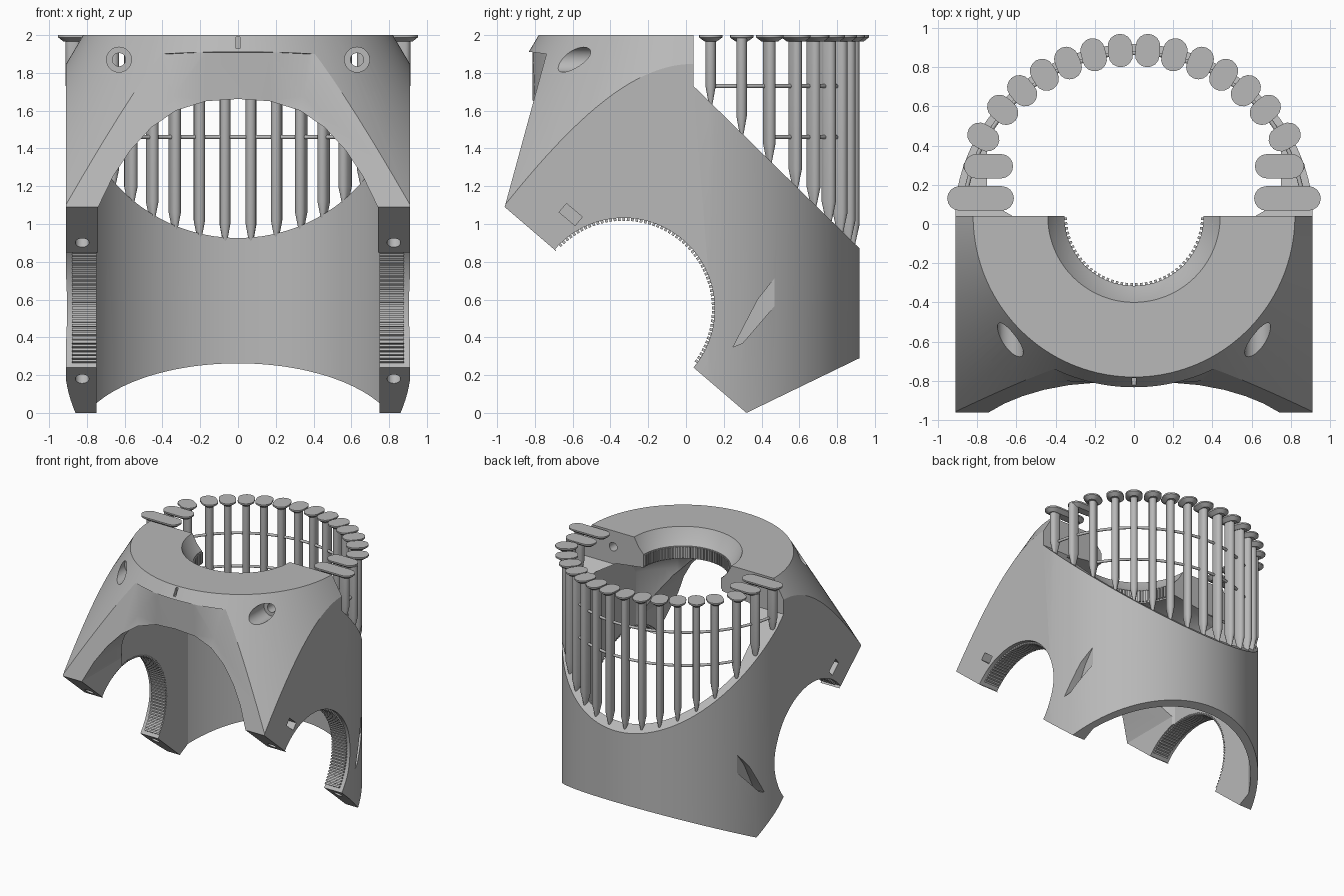
import bpy, bmesh, math
from mathutils import Matrix, Vector

if "Cube" in bpy.data.objects:
    bpy.data.objects.remove(bpy.data.objects["Cube"])

grey = bpy.data.materials.new("light_grey")
grey.use_nodes = True
COL = (0.48, 0.48, 0.48, 1)
grey.diffuse_color = COL
grey.node_tree.nodes["Principled BSDF"].inputs["Base Color"].default_value = COL


def finish(bm, name):
    bmesh.ops.recalc_face_normals(bm, faces=bm.faces)
    me = bpy.data.meshes.new(name)
    bm.to_mesh(me)
    bm.free()
    me.materials.append(grey)
    ob = bpy.data.objects.new(name, me)
    bpy.context.collection.objects.link(ob)
    return ob


def prism(name, pts, axis, lo, hi):
    """Extrude a 2D profile along x (profile y,z), y (profile x,z) or z (profile x,y)."""
    place = {"x": lambda a, b, t: (t, a, b), "y": lambda a, b, t: (a, t, b),
             "z": lambda a, b, t: (a, b, t)}[axis]
    bm = bmesh.new()
    f = bm.faces.new([bm.verts.new(place(a, b, lo)) for a, b in pts])
    r = bmesh.ops.extrude_face_region(bm, geom=[f])
    move = Vector(place(0, 0, hi - lo))
    bmesh.ops.translate(bm, vec=move, verts=[v for v in r["geom"] if isinstance(v, bmesh.types.BMVert)])
    return finish(bm, name)


def lathe(name, pts, cy=0.0, n=128):
    """Closed solid of revolution about a vertical axis from (radius, z) pairs."""
    bm = bmesh.new()
    rings = [[bm.verts.new((r * math.cos(i * math.tau / n), cy + r * math.sin(i * math.tau / n), z))
              for i in range(n)] for r, z in pts]
    for a, b in zip(rings, rings[1:]):
        for i in range(n):
            bm.faces.new((a[i], a[(i + 1) % n], b[(i + 1) % n], b[i]))
    bm.faces.new(rings[0])
    bm.faces.new(rings[-1])
    return finish(bm, name)


def rod(name, centre, direction, radius, length, n=32):
    bm = bmesh.new()
    q = Vector(direction).to_track_quat("Z", "Y").to_matrix().to_4x4()
    bmesh.ops.create_cone(bm, cap_ends=True, segments=n, radius1=radius, radius2=radius,
                          depth=length, matrix=Matrix.Translation(centre) @ q)
    return finish(bm, name)


def add_box(bm, centre, size, rot=None):
    m = Matrix.Translation(centre) @ (rot or Matrix()) @ Matrix.Diagonal((*size, 1))
    bmesh.ops.create_cube(bm, size=1, matrix=m)


def box(name, centre, size, rot=None):
    bm = bmesh.new()
    add_box(bm, centre, size, rot)
    return finish(bm, name)


def boolean(target, tool, op="DIFFERENCE"):
    tool.hide_render = True
    m = target.modifiers.new("cut", "BOOLEAN")
    m.operation, m.solver, m.object = op, "EXACT", tool
    bpy.context.view_layer.objects.active = target
    bpy.ops.object.modifier_apply(modifier=m.name)
    bpy.data.objects.remove(tool)


def arc(cx, cy, r, a0, a1, n):
    return [(cx + r * math.cos(math.radians(a0 + (a1 - a0) * i / n)),
             cy + r * math.sin(math.radians(a0 + (a1 - a0) * i / n))) for i in range(n + 1)]


# Outer shell: side outline, limited by a half-round plan and a cone
AY, AZ, AR = -0.33, 0.55, 0.482
side = [(-0.9, 2), (-0.9, 1.92), (-0.739, 1.9), (-0.96, 1.09), (-0.68, 0.85)]
side += arc(AY, AZ, AR, 139, -40, 64)
side += [(0.04, 0.24), (0.32, 0), (0.95, 0.305), (0.95, 0.84), (0.04, 1.73), (0.04, 2)]
body = prism("body_shell", side, "x", -0.91, 0.91)

bm = bmesh.new()
for s in (-1, 1):
    for p in ((0.17, -0.812, 1.93), (0.08, -0.812, 1.62), (0.4, -0.72, 1.93), (0.35, -0.8, 1.67),
              (0.4, -0.65, 1.93), (0.3, -0.65, 1.62)):
        bm.verts.new((s * p[0], p[1], p[2]))
bmesh.ops.convex_hull(bm, input=bm.verts)
boolean(body, finish(bm, "front_bump"), "UNION")

plan = [(-0.92, -1.1), (0.92, -1.1)] + arc(0, 0, 0.918, 0, 180, 72)
boolean(body, prism("plan_limit", plan, "z", -0.2, 2.2), "INTERSECT")
boolean(body, lathe("cone_limit", [(2.06, -0.1), (0.702, 2.2)], 0.04, 160), "INTERSECT")

# Hollow inside with front arch
dome = lathe("dome_cutter", [(0.862, -0.2), (0.862, 1.45), (0.83, 1.56), (0.75, 1.66), (0.6, 1.74), (0.3, 1.78)])
boolean(dome, box("dome_limit", (0, 0, 1), (1.5, 2, 3)), "INTERSECT")
boolean(body, dome)
half = [(0.74, -0.2), (0.74, 1.09), (0.66, 1.255), (0.57, 1.39), (0.46, 1.51), (0.33, 1.6), (0.17, 1.65)]
arch = half + [(0, 1.662)] + [(-x, z) for x, z in reversed(half)]
boolean(body, prism("arch_cutter", arch, "y", -1.3, 0))

# Top collar opening with flared rim
boolean(body, lathe("collar_cutter", [(0.355, 1.5), (0.355, 1.88), (0.4, 1.93), (0.44, 2.001), (0.44, 2.1)], 0.04))
boolean(body, box("front_notch", (0, -0.8, 1.96), (0.02, 0.06, 0.06)))

# Pockets and holes on both sides
down = Vector((0, -0.65, -0.76))
for s in (-1, 1):
    boolean(body, rod("screw_pocket", (s * 0.63, -0.77, 1.87), (0, 1, 0), 0.066, 0.6))
    boolean(body, rod("screw_hole", (s * 0.63, -0.2, 1.87), (0, 1, 0), 0.035, 0.8))
    for y, z in ((-0.74, 0.9), (0.11, 0.18)):
        boolean(body, rod("pin_hole", (s * 0.825, y, z), down, 0.036, 0.3))
    boolean(body, box("nut_slot", (s * 0.87, -0.61, 1.05), (0.16, 0.11, 0.06),
                      Matrix.Rotation(math.radians(-40), 4, "X")))
    slot = [(0.25, 0.35), (0.3, 0.37), (0.55, 0.66), (0.55, 0.72), (0.49, 0.74), (0.38, 0.6)]
    boolean(body, prism("strap_slot", slot, "x", *sorted((s * 0.79, s * 1.0))))

# Grip teeth on the leg arcs
bm = bmesh.new()
N = 62
for s in (-1, 1):
    for i in range(N):
        a = math.radians(-37 + 173 * (i + 0.5) / N)
        add_box(bm, (s * 0.815, AY + AR * math.cos(a), AZ + AR * math.sin(a)), (0.13, 0.03, 0.014),
                Matrix.Rotation(a, 4, "X"))
teeth = finish(bm, "leg_grip_teeth")

# Grip teeth inside the collar
bm = bmesh.new()
for i in range(44):
    a = math.radians(-180 + 180 * (i + 0.5) / 44)
    add_box(bm, (0.355 * math.cos(a), 0.04 + 0.355 * math.sin(a), 1.83), (0.026, 0.013, 0.09),
            Matrix.Rotation(a, 4, "Z"))
collar_teeth = finish(bm, "collar_grip_teeth")


# Support posts with pointed feet and oval caps
def loft(bm, rings, m):
    rows = [[bm.verts.new(m @ Vector((x, y, z))) for x, y in pts] for pts, z in rings]
    n = len(rows[0])
    for a, b in zip(rows, rows[1:]):
        for i in range(n):
            bm.faces.new((a[i], a[(i + 1) % n], b[(i + 1) % n], b[i]))
    bm.faces.new(rows[0])
    bm.faces.new(rows[-1])


def capsule(length, width):
    r, d = width / 2, (length - width) / 2
    return arc(d, 0, r, -90, 90, 8) + arc(-d, 0, r, 90, 270, 8)


posts, caps = bmesh.new(), bmesh.new()
for s in (-1, 1):
    for k in range(9):
        deg = (8.5, 19.5, 30, 41, 50, 59, 67.7, 76.6, 85.5)[k]
        a = math.radians(deg if s > 0 else 180 - deg)
        x, y = 0.882 * math.cos(a), 0.882 * math.sin(a)
        foot = 1.73 - (y - 0.04) * 0.98
        turn = a if k > 1 else (0 if s > 0 else math.pi)
        m = Matrix.Translation((x, y, 0)) @ Matrix.Rotation(turn, 4, "Z")
        shaft = capsule(0.08, 0.055)
        loft(posts, [(capsule(0.03, 0.015), foot - 0.02), (shaft, foot + 0.09), (shaft, 1.985)], m)
        length = (0.34, 0.25)[k] if k < 2 else 0.17
        m = m @ Matrix.Translation((-0.09 if k < 2 else 0.005, 0, 0))
        loft(caps, [(capsule(length - 0.06, 0.06), 1.965), (capsule(length, 0.125), 1.988),
                    (capsule(length, 0.125), 2.0)], m)
post_ob = finish(posts, "support_posts")
cap_ob = finish(caps, "support_caps")


# Thin tie rings between the posts
def tie_ring(name, z, start):
    cu = bpy.data.curves.new(name, "CURVE")
    cu.dimensions, cu.bevel_depth, cu.bevel_resolution = "3D", 0.011, 2
    sp = cu.splines.new("POLY")
    pts = arc(0, 0, 0.872, start, 180 - start, 48)
    sp.points.add(len(pts) - 1)
    for p, (x, y) in zip(sp.points, pts):
        p.co = (x, y, z, 1)
    cu.materials.append(grey)
    ob = bpy.data.objects.new(name, cu)
    bpy.context.collection.objects.link(ob)


tie_ring("upper_tie_ring", 1.73, 9)
tie_ring("lower_tie_ring", 1.46, 30)

# Smooth rounded surfaces, keep edges crisp
bpy.ops.object.select_all(action="DESELECT")
for ob in (body, post_ob, cap_ob):
    ob.select_set(True)
bpy.context.view_layer.objects.active = body
bpy.ops.object.shade_smooth_by_angle(angle=math.radians(25))
